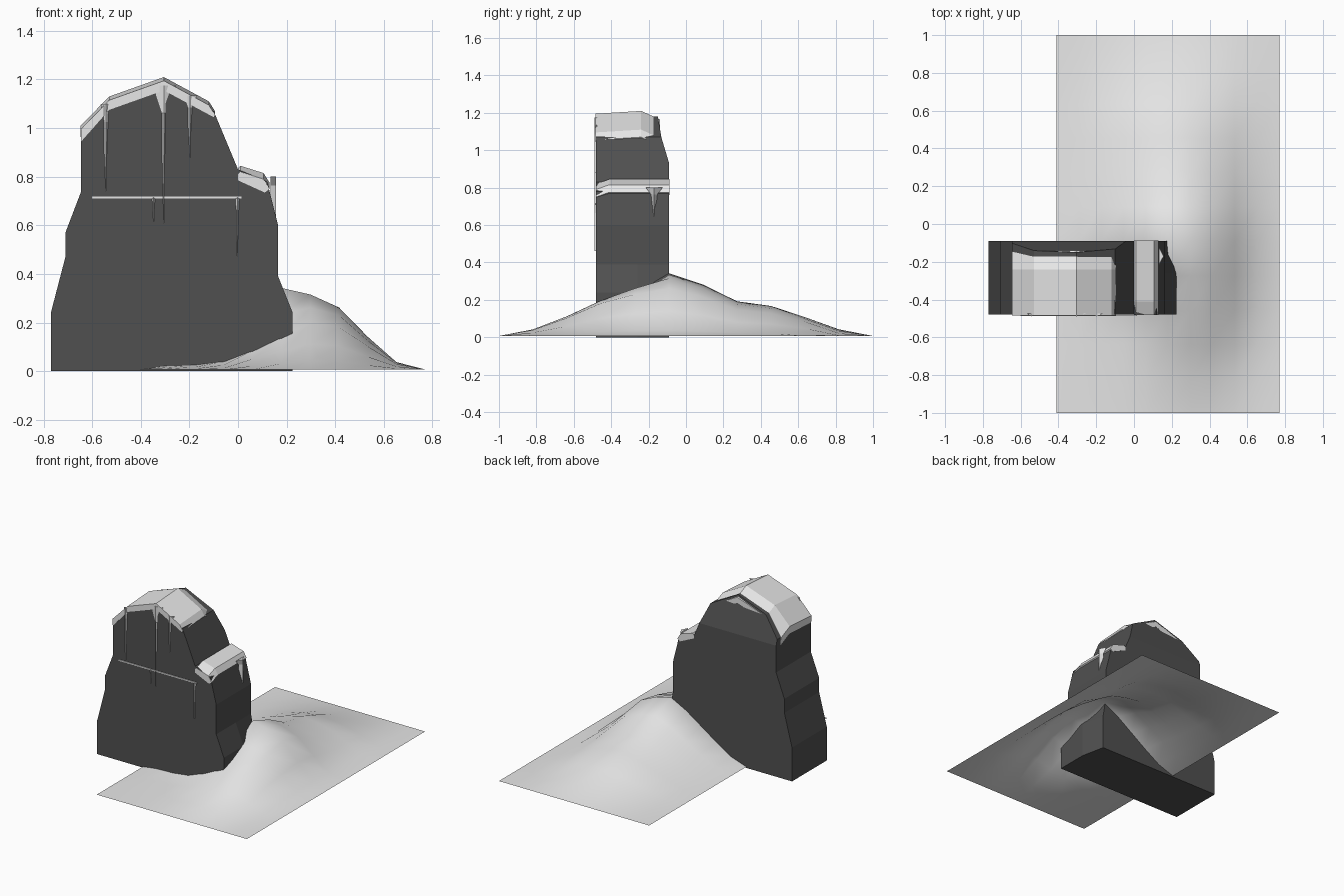
import bpy, bmesh

cube = bpy.data.objects.get("Cube")
if cube:
    bpy.data.objects.remove(cube)


def material(name, value):
    m = bpy.data.materials.new(name)
    m.use_nodes = True
    col = (value, value, value, 1)
    m.diffuse_color = col
    m.node_tree.nodes["Principled BSDF"].inputs["Base Color"].default_value = col
    return m


ROCK = material("dark rock", 0.08)
SNOW = material("pale snow", 0.8)


def finish(name, bm, mat, recalc=True):
    if recalc:
        bmesh.ops.recalc_face_normals(bm, faces=bm.faces)
    mesh = bpy.data.meshes.new(name)
    bm.to_mesh(mesh)
    bm.free()
    mesh.materials.append(mat)
    obj = bpy.data.objects.new(name, mesh)
    bpy.context.collection.objects.link(obj)
    return obj


def loft(sections):
    """Join closed rings of equal length and close both ends."""
    bm = bmesh.new()
    rings = [[bm.verts.new(p) for p in s] for s in sections]
    n = len(rings[0])
    for a, b in zip(rings, rings[1:]):
        for i in range(n):
            j = (i + 1) % n
            bm.faces.new((a[i], a[j], b[j], b[i]))
    bm.faces.new(rings[0])
    bm.faces.new(rings[-1])
    return bm


FRONT, BACK = -0.48, -0.09

# Rock slab: stepped outline with its upper back leaning forward
crown = [(-.645, .97), (-.53, 1.1), (-.305, 1.18), (-.1, 1.07)]
outline = [(-.77, 0), (-.77, .24), (-.71, .47), (-.71, .57), (-.645, .74)] + crown + [
    (0, .83), (.12, .78), (.165, .6), (.165, .39), (.225, .24), (.225, 0)]
bm = loft([[(x, y, z) for x, z in outline] for y in (FRONT, -.26, BACK)])
bmesh.ops.bisect_plane(bm, geom=bm.verts[:] + bm.edges[:] + bm.faces[:],
                       plane_co=(0, 0, .93), plane_no=(0, 0, 1))
for v in bm.verts:
    if v.co.y > BACK - .01:
        v.co.y -= .06 * min(1, max(0, (v.co.z - .93) / .2))
        if v.co.x > .2:
            v.co.x = .19
finish("rock", bm, ROCK)


# Snow caps: upper outline raised over the rock, lower at the ends
def snow_cap(name, upper, lower, steps):
    rings = []
    for y, drop in steps:
        rings.append([(x, y, z - drop) for x, z in upper] +
                     [(x, y, z - drop - .01) for x, z in reversed(lower)])
    return finish(name, loft(rings), SNOW)


snow_cap("top_snow_cap",
         [(-.647, 1.01), (-.53, 1.13), (-.305, 1.21), (-.12, 1.11), (-.095, 1.07)],
         crown, [(FRONT - .004, .015), (-.24, 0), (-.14, .045)])
snow_cap("ledge_snow_cap",
         [(0, .835), (.01, .845), (.105, .815), (.13, .775)],
         [(0, .82), (.11, .77)], [(FRONT - .002, .025), (-.41, 0), (BACK + .002, 0)])


# Icicles: flared root narrowing to a long point
def icicle(name, x, y, top, tip, root, stem, depth=.007):
    neck = top - (top - tip) * .2
    rings = []
    for z, w in ((top, root), (neck, stem), (tip, .001)):
        rings.append([(x - w, y + depth, z), (x, y - depth, z), (x + w, y + depth, z)])
    return finish(name, loft(rings), SNOW)


face = FRONT - .002
icicle("left_edge_icicle", -.543, face, 1.1, .73, .022, .013)
icicle("middle_icicle", -.305, face, 1.175, .61, .05, .012)
icicle("right_edge_icicle", -.197, face, 1.135, .88, .03, .013)
icicle("shelf_icicle_small", -.347, face, .715, .615, .012, .007)
icicle("shelf_icicle_end", -.002, face, .715, .46, .014, .008)

# Icicle hanging on the step's side
side = icicle("step_icicle", 0, 0, .8, .62, .045, .017, .012)
side.rotation_euler.z = 1.5708
side.location = (.145, -.17, 0)

# Thin snow line across the front
bm = loft([[(x, FRONT - .006, .711), (x, FRONT - .006, .719),
            (x, FRONT + .01, .719), (x, FRONT + .01, .711)] for x in (-.6, .015)])
finish("front_snow_line", bm, SNOW)

# Snow drift: ridge heights along y times a cross profile that shifts to the front
ridge = [0, .035, .105, .19, .265, .335, .275, .185, .16, .1, .035, 0]
middle = [0, .12, .34, .58, .82, 1, .92, .76, .4, .09, 0]
front = [0, .08, .1, .18, .42, .72, 1, .92, .5, .12, 0]
bm = bmesh.new()
rows = []
for j, height in enumerate(ridge):
    mix = min(1, max(0, (j - 3) / 2))
    rows.append([bm.verts.new((-.41 + .118 * i, -1 + 2 * j / 11,
                               .007 + height * (m * mix + f * (1 - mix))))
                 for i, (m, f) in enumerate(zip(middle, front))])
for a, b in zip(rows, rows[1:]):
    for i in range(len(a) - 1):
        f = bm.faces.new((a[i], a[i + 1], b[i + 1], b[i]))
        f.smooth = True
finish("snow_drift", bm, SNOW, recalc=False)
